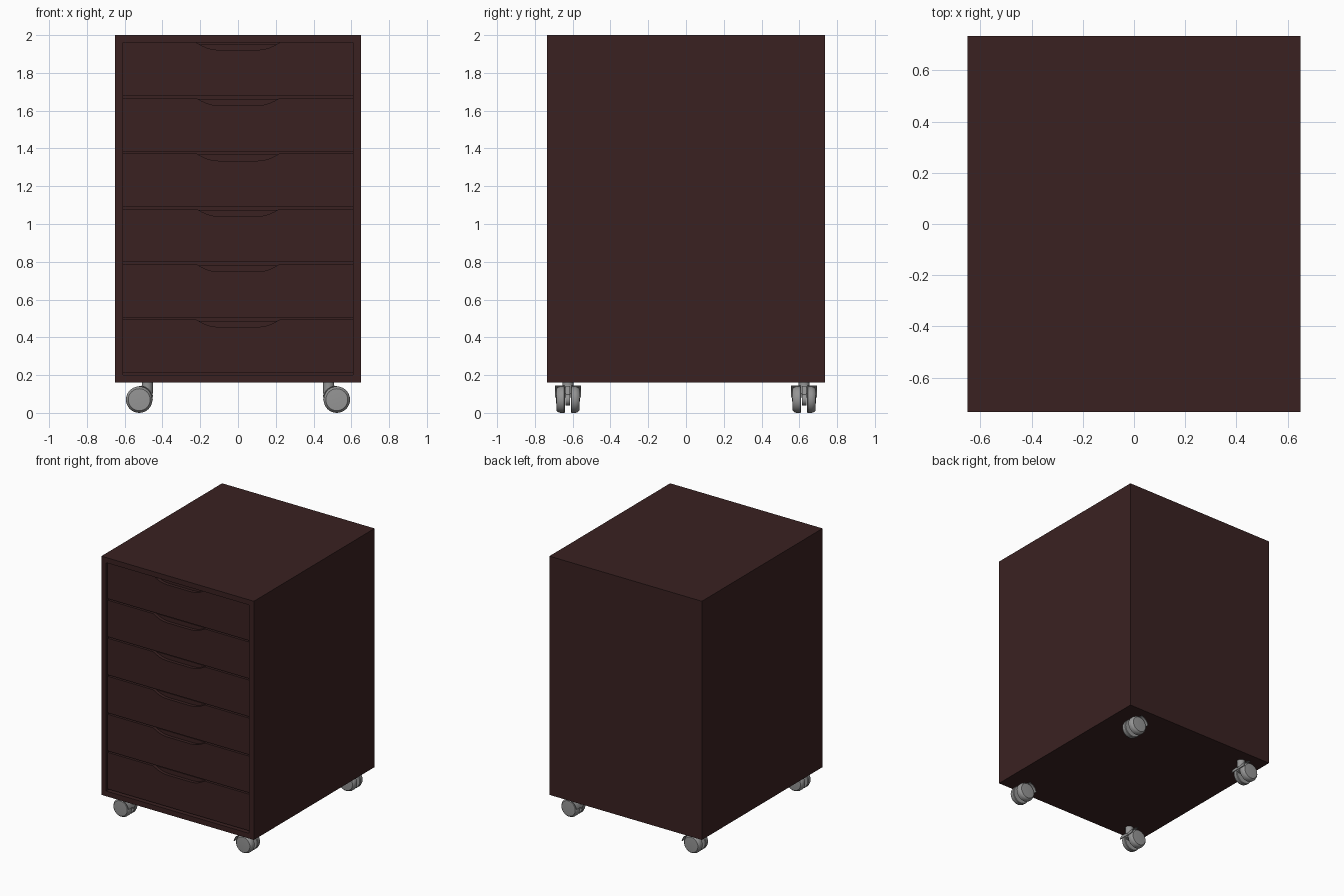
import bpy, bmesh, math
from mathutils import Matrix, Vector

if "Cube" in bpy.data.objects:
    bpy.data.objects.remove(bpy.data.objects["Cube"])


def material(name, rgb):
    m = bpy.data.materials.new(name)
    m.diffuse_color = (*rgb, 1)
    m.use_nodes = True
    m.node_tree.nodes["Principled BSDF"].inputs["Base Color"].default_value = m.diffuse_color
    return m


WOOD = material("dark_brown", (0.042, 0.0155, 0.0155))
GREY = material("caster_grey", (0.30, 0.30, 0.30))


def finish(name, bm, mat, smooth=False):
    bmesh.ops.recalc_face_normals(bm, faces=bm.faces)
    me = bpy.data.meshes.new(name)
    bm.to_mesh(me)
    bm.free()
    me.materials.append(mat)
    ob = bpy.data.objects.new(name, me)
    bpy.context.collection.objects.link(ob)
    if smooth:
        bpy.context.view_layer.objects.active = ob
        ob.select_set(True)
        bpy.ops.object.shade_smooth_by_angle(angle=math.radians(35))
        ob.select_set(False)
    return ob


def add_box(bm, x0, x1, y0, y1, z0, z1):
    bmesh.ops.create_cube(bm, size=1, matrix=Matrix.Translation(
        ((x0 + x1) / 2, (y0 + y1) / 2, (z0 + z1) / 2))
        @ Matrix.Diagonal((x1 - x0, y1 - y0, z1 - z0, 1)))


def add_prism(bm, xz, y0, y1):
    """Extrude an x-z outline from y0 to y1."""
    face = bm.faces.new([bm.verts.new((x, y0, z)) for x, z in xz])
    ext = bmesh.ops.extrude_face_region(bm, geom=[face], use_keep_orig=True)
    bmesh.ops.translate(bm, vec=(0, y1 - y0, 0),
                        verts=[g for g in ext["geom"] if isinstance(g, bmesh.types.BMVert)])


def arc(cx, cz, r, a0, a1, n):
    return [(cx + r * math.cos(math.radians(a0 + (a1 - a0) * i / n)),
             cz + r * math.sin(math.radians(a0 + (a1 - a0) * i / n))) for i in range(n + 1)]


# cabinet shell, open at the front
W, D, Z0, Z1, T = 0.65, 0.735, 0.16, 2.0, 0.04
bm = bmesh.new()
add_box(bm, -W, W, -D, D, Z0, Z1)
bm.faces.ensure_lookup_table()
front = min(bm.faces, key=lambda f: f.calc_center_median().y)
bmesh.ops.inset_region(bm, faces=[front], thickness=T, use_even_offset=True)
ext = bmesh.ops.extrude_face_region(bm, geom=[front])
bmesh.ops.translate(bm, vec=(0, 1.40, 0),
                    verts=[g for g in ext["geom"] if isinstance(g, bmesh.types.BMVert)])
bmesh.ops.delete(bm, geom=[f for f in [front] if f.is_valid], context='FACES')
finish("cabinet_shell", bm, WOOD)

# six drawers: front panel with a scooped grip notch, and a box behind it
STEP, GAP, YF = (Z1 - T - 0.20) / 6, 0.011, -D + 0.015
for i in range(6):
    bot = 0.20 + i * STEP + GAP
    top = 0.20 + (i + 1) * STEP
    grip = [(0.22, 0), (0.195, -0.014), (0.165, -0.028), (0.135, -0.036), (0.10, -0.039)]
    notch = grip + [(-x, z) for x, z in reversed(grip)]
    outline = [(-0.608, bot), (0.608, bot), (0.608, top)]
    outline += [(x, top + z) for x, z in notch] + [(-0.608, top)]
    bm = bmesh.new()
    add_prism(bm, outline, YF, YF + 0.025)
    finish(f"drawer_front_{i + 1}", bm, WOOD)
    bm = bmesh.new()
    add_box(bm, -0.59, 0.59, YF + 0.025, 0.60, bot + 0.005, top - 0.006)
    finish(f"drawer_box_{i + 1}", bm, WOOD)

# twin-wheel casters, mirrored to the four corners
R, CX, CY, CZ = 0.07, 0.523, 0.625, 0.07
for sx in (-1, 1):
    for sy in (-1, 1):
        tag = ("left" if sx < 0 else "right") + ("_front" if sy < 0 else "_back")
        place = Matrix.Translation((sx * CX, sy * CY, 0)) @ Matrix.Diagonal((sx, 1, 1, 1))

        # wheels: slightly domed barrels turned about the y axis
        bm = bmesh.new()
        prof = [(0, 0.016), (0.066, 0.016), (R, 0.020), (R, 0.040),
                (0.066, 0.052), (0.058, 0.060), (0, 0.063)]
        for s in (-1, 1):
            vs = [bm.verts.new((r, s * y, CZ)) for r, y in prof]
            es = [bm.edges.new(p) for p in zip(vs, vs[1:])]
            bmesh.ops.spin(bm, geom=vs + es, cent=(0, 0, CZ), axis=(0, 1, 0),
                           angle=math.tau, steps=32)
        bmesh.ops.remove_doubles(bm, verts=bm.verts, dist=0.0005)
        bmesh.ops.transform(bm, matrix=place, verts=bm.verts)
        finish("wheels_" + tag, bm, GREY, True)

        # hood over the inner upper side, with the middle web
        bm = bmesh.new()
        hood = arc(0, CZ, 0.076, 100, 170, 10) + arc(0, CZ, 0.071, 170, 100, 10)
        add_prism(bm, hood, -0.068, 0.068)
        web = arc(0, CZ, 0.072, 90, 180, 10) + arc(0, CZ, 0.03, 200, 430, 10)
        add_prism(bm, web, -0.012, 0.012)
        bmesh.ops.transform(bm, matrix=place, verts=bm.verts)
        finish("hood_" + tag, bm, GREY, True)

        # swivel stem
        bm = bmesh.new()
        bmesh.ops.create_cone(bm, cap_ends=True, segments=24, radius1=0.029, radius2=0.029,
                              depth=0.06, matrix=Matrix.Translation((-0.043, 0, 0.132)))
        bmesh.ops.transform(bm, matrix=place, verts=bm.verts)
        finish("stem_" + tag, bm, GREY, True)
